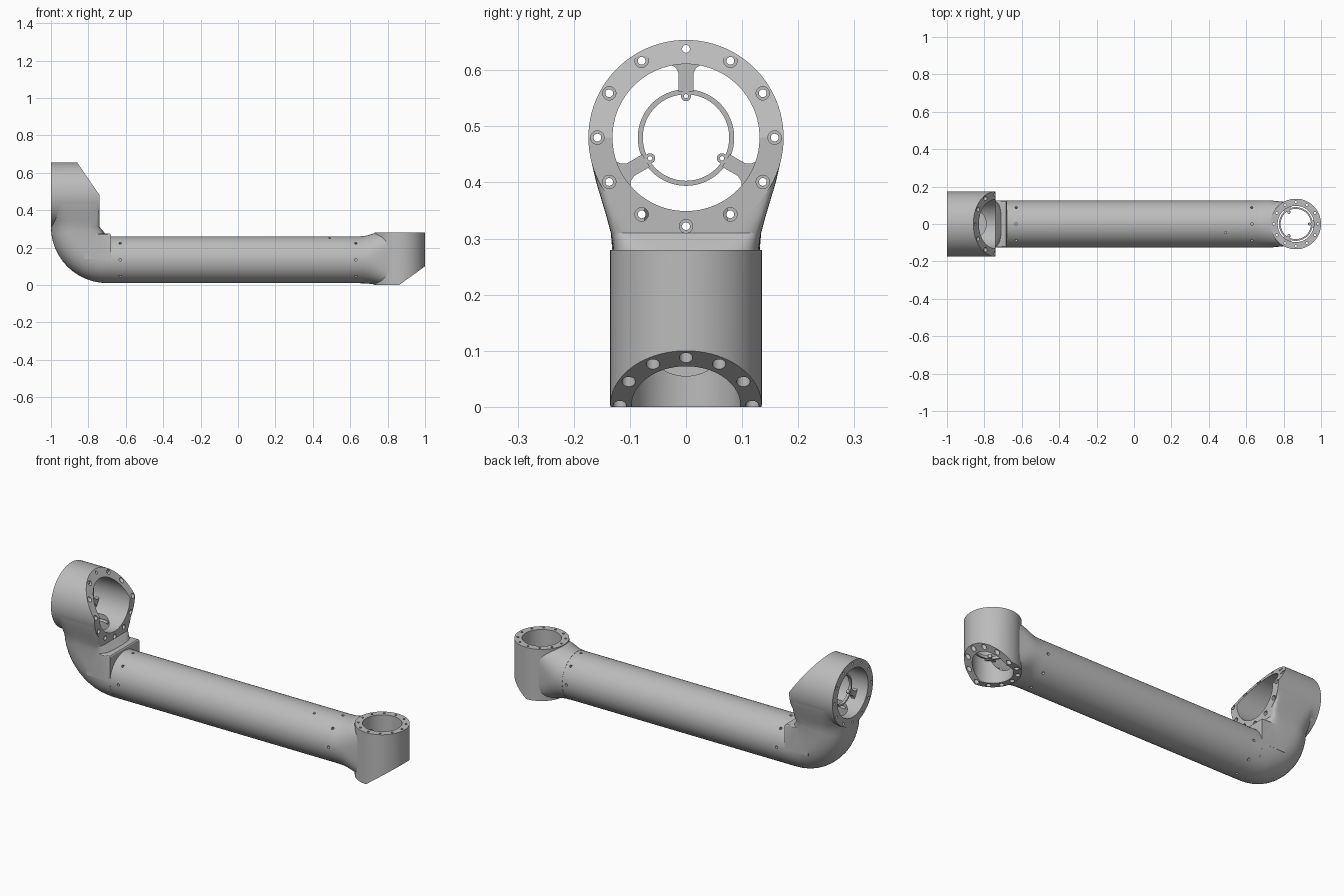
import bpy, bmesh, math
from mathutils import Matrix, Vector

if "Cube" in bpy.data.objects:
    bpy.data.objects.remove(bpy.data.objects["Cube"])

grey = bpy.data.materials.new("plain grey")
grey.use_nodes = True
grey.diffuse_color = (0.5, 0.5, 0.5, 1)
grey.node_tree.nodes["Principled BSDF"].inputs["Base Color"].default_value = (0.5, 0.5, 0.5, 1)

ALONG_X = Matrix.Rotation(math.pi / 2, 4, 'Y')
LEG = 0.135                       # height of the tube axis
TOP = Vector((-0.87, 0, 0.48))    # centre of the upright joint
END = Vector((0.865, 0, 0.14))    # centre of the flat joint


def finish(bm, name):
    bmesh.ops.recalc_face_normals(bm, faces=bm.faces)
    mesh = bpy.data.meshes.new(name)
    bm.to_mesh(mesh)
    bm.free()
    ob = bpy.data.objects.new(name, mesh)
    mesh.materials.append(grey)
    bpy.context.collection.objects.link(ob)
    return ob


def rod(bm, r, length, mat, sides=64):
    bmesh.ops.create_cone(bm, cap_ends=True, segments=sides, radius1=r, radius2=r,
                          depth=length, matrix=mat)


def cylinder(name, r, length, mat, sides=64):
    bm = bmesh.new()
    rod(bm, r, length, mat, sides)
    return finish(bm, name)


def prism(bm, points, direction):
    face = bm.faces.new([bm.verts.new(p) for p in points])
    ext = bmesh.ops.extrude_face_region(bm, geom=[face])
    bmesh.ops.translate(bm, vec=direction,
                        verts=[v for v in ext["geom"] if isinstance(v, bmesh.types.BMVert)])


def loft(name, sections, sides=64):
    """Each section: outer point, inner point, half width, outer power, inner power."""
    bm = bmesh.new()
    rings = []
    for outer, inner, half, p_out, p_in in sections:
        outer, inner = Vector(outer), Vector(inner)
        mid, axis = (outer + inner) / 2, (outer - inner) / 2
        ring = []
        for i in range(sides):
            c, s = math.cos(math.tau * i / sides), math.sin(math.tau * i / sides)
            p = 2 / (p_out if c > 0 else p_in)
            u = math.copysign(abs(c) ** p, c)
            w = math.copysign(abs(s) ** p, s) * half
            ring.append(bm.verts.new(mid + axis * u + Vector((0, w, 0))))
        rings.append(ring)
    for a, b in zip(rings, rings[1:]):
        for i in range(sides):
            j = (i + 1) % sides
            bm.faces.new((a[i], a[j], b[j], b[i]))
    bm.faces.new(rings[0])
    bm.faces.new(rings[-1])
    return finish(bm, name)


def combine(ob, other, operation):
    bpy.context.view_layer.objects.active = ob
    mod = ob.modifiers.new("join", 'BOOLEAN')
    mod.operation, mod.solver, mod.object = operation, 'EXACT', other
    bpy.ops.object.modifier_apply(modifier=mod.name)
    bpy.data.objects.remove(other)


def bolt_ring(radius, hole, length, place):
    bm = bmesh.new()
    for i in range(12):
        a = math.tau * i / 12
        spot = Matrix.Translation((radius * math.cos(a), radius * math.sin(a), 0))
        rod(bm, hole, length, place @ spot, 20)
    return finish(bm, "bolt_cutter")


def wedge(points):
    bm = bmesh.new()
    prism(bm, [(x, -0.4, z) for x, z in points], (0, 0.8, 0))
    return finish(bm, "slant_cutter")


def smooth(ob, angle=30):
    bpy.ops.object.select_all(action='DESELECT')
    ob.select_set(True)
    bpy.context.view_layer.objects.active = ob
    bpy.ops.object.shade_smooth_by_angle(angle=math.radians(angle))


def spider(name, inner, outer, bore, boss, place, first):
    """Thin ring held in a bore by three flared spokes with small screw bosses."""
    ring = cylinder(name, outer, 0.014, Matrix())
    combine(ring, cylinder("c", inner, 0.1, Matrix()), 'DIFFERENCE')
    for i in range(3):
        turn = Matrix.Rotation(first + math.tau * i / 3, 4, 'Z')
        side = [(outer - 0.004, 0.013), (bore - 0.016, 0.013),
                (bore - 0.006, 0.018), (bore + 0.004, 0.032)]
        outline = side + [(x, -y) for x, y in reversed(side)]
        bm = bmesh.new()
        prism(bm, [turn @ Vector((x, y, -0.011)) for x, y in outline], (0, 0, 0.022))
        combine(ring, finish(bm, "spoke"), 'UNION')
        spot = turn @ Matrix.Translation((boss, 0, 0))
        combine(ring, cylinder("boss", 0.009, 0.018, spot, 20), 'UNION')
        combine(ring, cylinder("c", 0.004, 0.1, spot, 12), 'DIFFERENCE')
    ring.data.transform(place)
    smooth(ring)


# Long tube with screw holes around both ends
tube = cylinder("arm_tube", 0.125, 1.34, Matrix.Translation((-0.01, 0, LEG)) @ ALONG_X, 96)
bm = bmesh.new()
for x in (-0.63, 0.63):
    for i in range(8):
        a = math.tau * i / 8
        n = Vector((0, math.cos(a), math.sin(a)))
        rod(bm, 0.007, 0.03, Matrix.Translation(Vector((x, 0, LEG)) + n * 0.125)
            @ n.to_track_quat('Z', 'Y').to_matrix().to_4x4(), 14)
rod(bm, 0.006, 0.04, Matrix.Translation((0.49, -0.045, 0.25)), 14)
combine(tube, finish(bm, "screw_cutter"), 'DIFFERENCE')
combine(tube, cylinder("c", 0.085, 2, Matrix.Translation((0, 0, LEG)) @ ALONG_X), 'DIFFERENCE')
smooth(tube)

# Elbow sweeping from the tube up into the neck of the upright joint
sections = [((-0.68, 0, 0.01), (-0.68, 0, 0.262), 0.126, 2, 2)]
for i in range(13):
    t = i / 12
    a = t * math.pi / 2
    sections.append(((-0.70 - 0.30 * math.sin(a), 0, 0.31 - 0.30 * math.cos(a)),
                     (-0.70 - 0.04 * t, 0, 0.264 + 0.046 * t),
                     0.126 + 0.008 * t ** 3, 2 + 0.5 * t, 2 + 8 * t))
for z, half, power in ((0.34, 0.142, 3), (0.37, 0.151, 3.8), (0.40, 0.160, 5),
                       (0.43, 0.167, 8), (0.455, 0.171, 16), (0.48, 0.173, 30)):
    sections.append(((-1, 0, z), (-0.74, 0, z), half, power, 14 + power))
elbow = loft("elbow_joint", sections)
combine(elbow, cylinder("barrel", 0.174, 0.26, Matrix.Translation(TOP) @ ALONG_X, 96), 'UNION')

# Square-topped collar over the tube end
bm = bmesh.new()
bmesh.ops.create_cube(bm, size=1, matrix=Matrix.Translation((-0.75, 0, 0.207))
                      @ Matrix.Diagonal((0.14, 0.252, 0.137, 1)))
top_edges = [e for e in bm.edges if all(v.co.z > 0.2 for v in e.verts)]
bmesh.ops.bevel(bm, geom=top_edges, offset=0.01, segments=3, affect='EDGES', profile=0.5)
combine(elbow, finish(bm, "collar"), 'UNION')

# Slanted front, bore, cable passage and bolt holes of the upright joint
top_place = Matrix.Translation(TOP) @ ALONG_X
combine(elbow, wedge([(-0.86, 0.655), (-0.74, 0.48), (-0.5, 0.48), (-0.5, 0.8), (-0.86, 0.8)]),
        'DIFFERENCE')
combine(elbow, cylinder("c", 0.131, 0.5, top_place, 96), 'DIFFERENCE')
combine(elbow, cylinder("c", 0.08, 0.25, Matrix.Translation((-0.87, 0, 0.275))), 'DIFFERENCE')
combine(elbow, bolt_ring(0.158, 0.007, 0.5, top_place), 'DIFFERENCE')
combine(elbow, bolt_ring(0.158, 0.012, 0.4, Matrix.Translation((0.23, 0, 0)) @ top_place),
        'DIFFERENCE')
smooth(elbow)

# Flat joint: upright barrel with a flared neck onto the tube
neck = [(0.655, 0.009, 0.261, 0.126, 2), (0.675, 0.009, 0.262, 0.126, 2),
        (0.70, 0.007, 0.267, 0.126, 2.1), (0.72, 0.004, 0.274, 0.126, 2.25),
        (0.74, 0.002, 0.278, 0.125, 2.5), (0.77, 0.001, 0.279, 0.122, 3.2),
        (0.81, 0.001, 0.279, 0.118, 4.5)]
wrist = loft("end_joint", [((x, 0, lo), (x, 0, hi), w, p, p) for x, lo, hi, w, p in neck])
combine(wrist, cylinder("barrel", 0.135, 0.28, Matrix.Translation(END), 96), 'UNION')
combine(wrist, wedge([(0.862, 0), (1.0, 0.1), (1.2, 0.245), (1.2, -0.2), (0.862, -0.2)]),
        'DIFFERENCE')
combine(wrist, cylinder("c", 0.097, 0.6, Matrix.Translation(END), 96), 'DIFFERENCE')
combine(wrist, cylinder("c", 0.08, 0.3, Matrix.Translation((0.7, 0, LEG)) @ ALONG_X), 'DIFFERENCE')
combine(wrist, bolt_ring(0.118, 0.006, 0.6, Matrix.Translation(END)), 'DIFFERENCE')
combine(wrist, bolt_ring(0.118, 0.012, 0.4, Matrix.Translation((END.x, 0, -0.0))), 'DIFFERENCE')
smooth(wrist)

# Thin cable-guide rings inside both bores
spider("upright_guide_ring", 0.077, 0.086, 0.13, 0.074,
       Matrix.Translation((-0.93, 0, 0.48)) @ ALONG_X, math.pi)
spider("end_guide_ring", 0.081, 0.09, 0.096, 0.073,
       Matrix.Translation((END.x, 0, 0.13)), 0)
